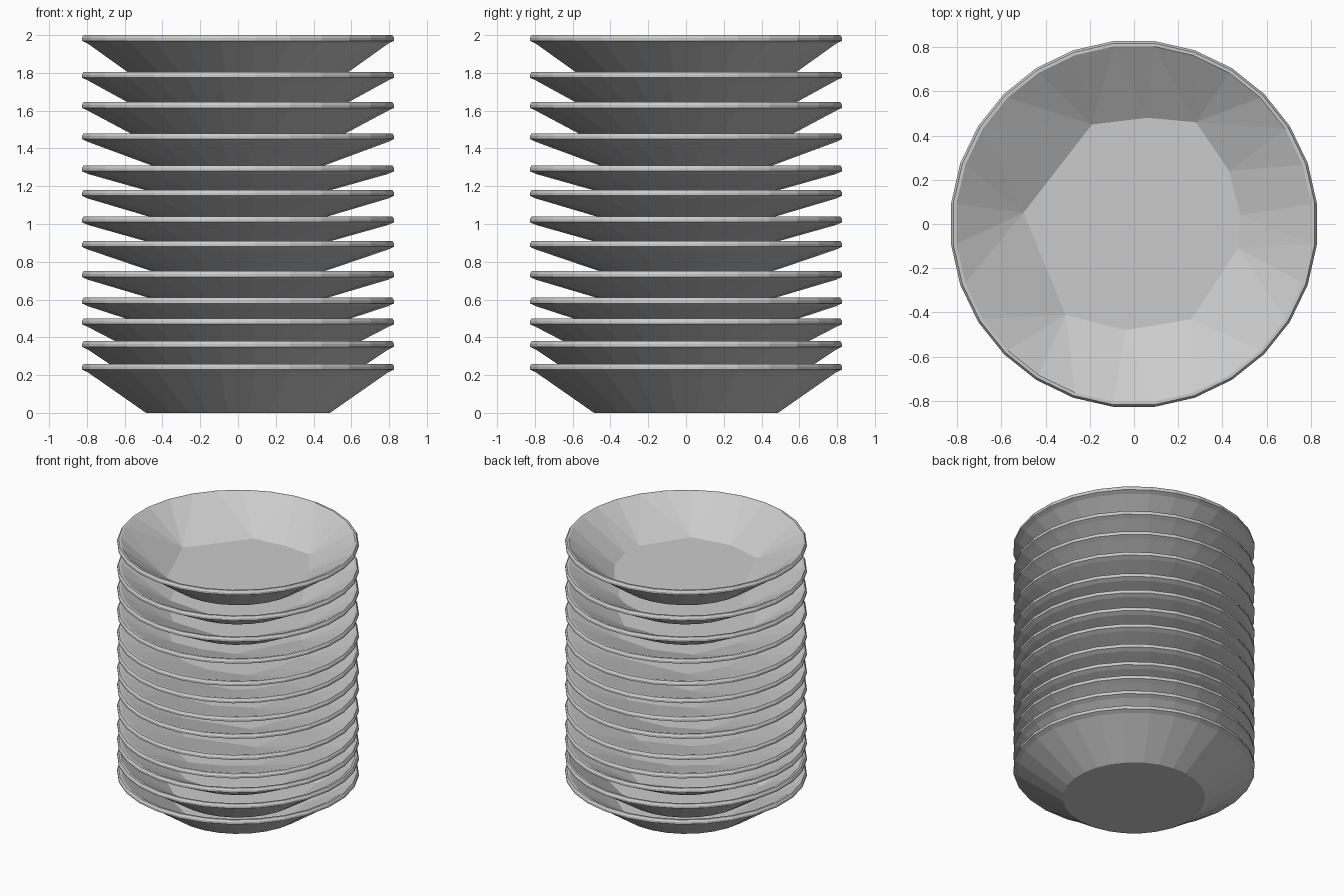
import bpy, bmesh, math
from mathutils import Matrix, Vector

cube = bpy.data.objects.get("Cube")
if cube:
    bpy.data.objects.remove(cube)

# One plain grey for all the crockery
grey = bpy.data.materials.new("plain_grey")
grey.use_nodes = True
COLOR = (0.6, 0.6, 0.6, 1)
grey.diffuse_color = COLOR
grey.node_tree.nodes["Principled BSDF"].inputs["Base Color"].default_value = COLOR

SIDES = 28
WALL = 0.055
# Uneven outline of the inner floor
FLOOR = [(-.5, .05), (-.19, .45), (.06, .48), (.28, .46), (.43, .24),
         (.48, .04), (.47, -.11), (.26, -.43), (-.04, -.48), (-.31, -.41)]
# Rim top and underside height of each plate, from the bottom up
STACK = [(.26, 0), (.38, .11), (.5, .28), (.61, .455), (.75, .605), (.91, .75),
         (1.04, .9), (1.18, 1.035), (1.31, 1.17), (1.48, 1.31), (1.645, 1.42),
         (1.805, 1.575), (2, 1.735)]


def ring(bm, radius, z):
    step = math.tau / SIDES
    return [bm.verts.new((radius * math.cos((i + .5) * step),
                          radius * math.sin((i + .5) * step), z))
            for i in range(SIDES)]


def plate(name, top, base, base_radius, turn):
    bm = bmesh.new()
    # Underside, sloping wall and rounded rim
    profile = [(base_radius, base), (.8, top - .045), (.832, top - .03),
               (.832, top - .015), (.822, top), (.808, top)]
    rings = [ring(bm, r, z) for r, z in profile]
    bm.faces.new(rings[0][::-1])
    for low, high in zip(rings, rings[1:]):
        for i in range(SIDES):
            j = (i + 1) % SIDES
            bm.faces.new((low[i], low[j], high[j], high[i]))
    # Faceted hollow: hull from the lip down to the floor, left open on top
    spin = Matrix.Rotation(turn, 3, 'Z')
    floor = [bm.verts.new(spin @ Vector((x, y, base + WALL))) for x, y in FLOOR]
    lip = set(rings[-1])
    bmesh.ops.convex_hull(bm, input=rings[-1] + floor)
    cap = [f for f in bm.faces if all(v in lip for v in f.verts)]
    bmesh.ops.delete(bm, geom=cap, context='FACES')
    bmesh.ops.recalc_face_normals(bm, faces=bm.faces[:])
    mesh = bpy.data.meshes.new(name)
    bm.to_mesh(mesh)
    bm.free()
    mesh.materials.append(grey)
    bpy.context.collection.objects.link(bpy.data.objects.new(name, mesh))


# Stack, with the top plate unturned
last = len(STACK) - 1
for n, (top, base) in enumerate(STACK):
    plate(f"plate_{n + 1}", top, base, .49 if n in (0, last) else .46, (last - n) * 1.1)
